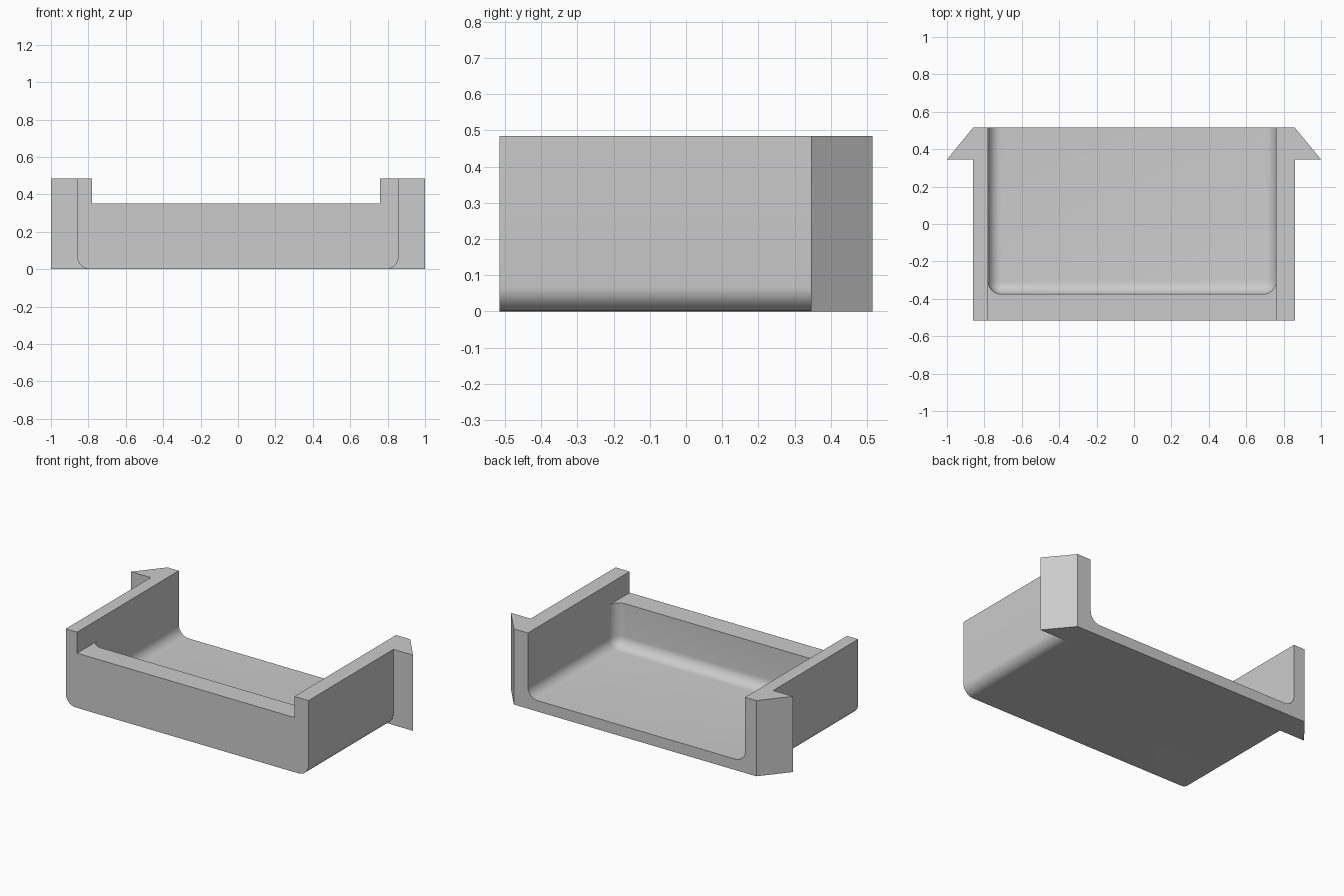
import bpy
import bmesh
import math

cube = bpy.data.objects.get("Cube")
if cube:
    bpy.data.objects.remove(cube, do_unlink=True)

HALF_X, HALF_Y, HEIGHT = 0.86, 0.515, 0.485
IN_LEFT, IN_RIGHT = -0.78, 0.76
FLOOR, RIM, RADIUS = 0.07, 0.35, 0.07

grey = bpy.data.materials.new("light grey")
grey.use_nodes = True
grey.diffuse_color = (0.6, 0.6, 0.6, 1)
grey.node_tree.nodes["Principled BSDF"].inputs["Base Color"].default_value = (0.6, 0.6, 0.6, 1)


def prism(name, outline, z0, z1, rounded=None):
    """Extrude an xy outline upwards, then round the edges picked by the rule."""
    bm = bmesh.new()
    base = bm.faces.new([bm.verts.new((x, y, z0)) for x, y in outline])
    top = bmesh.ops.extrude_face_region(bm, geom=[base])["geom"]
    verts = [v for v in top if isinstance(v, bmesh.types.BMVert)]
    bmesh.ops.translate(bm, verts=verts, vec=(0, 0, z1 - z0))
    bmesh.ops.recalc_face_normals(bm, faces=bm.faces)
    if rounded:
        edges = [e for e in bm.edges if rounded(e.verts[0].co, e.verts[1].co)]
        bmesh.ops.bevel(bm, geom=edges, offset=RADIUS, offset_type='OFFSET',
                        segments=8, profile=0.5, affect='EDGES')
    mesh = bpy.data.meshes.new(name)
    bm.to_mesh(mesh)
    bm.free()
    mesh.materials.append(grey)
    obj = bpy.data.objects.new(name, mesh)
    bpy.context.collection.objects.link(obj)
    return obj


def box(x0, x1, y0, y1):
    return [(x0, y0), (x1, y0), (x1, y1), (x0, y1)]


def combine(target, tool, operation):
    mod = target.modifiers.new(tool.name, 'BOOLEAN')
    mod.object, mod.operation, mod.solver = tool, operation, 'EXACT'
    bpy.context.view_layer.objects.active = target
    bpy.ops.object.modifier_apply(modifier=mod.name)
    bpy.data.objects.remove(tool, do_unlink=True)


# Outer block, rounded along its two lower side edges
tray = prism("tray", box(-HALF_X, HALF_X, -HALF_Y, HALF_Y), 0, HEIGHT,
             lambda a, b: a.z < 0.01 and b.z < 0.01 and abs(a.x - b.x) < 0.01)

# Wedge-shaped rear catches, filling the rounded corner beneath them
for side, name in ((1, "left_catch"), (-1, "right_catch")):
    outline = [(0.785, 0.345), (1.0, 0.345), (HALF_X, HALF_Y), (0.785, HALF_Y)]
    combine(tray, prism(name, [(side * x, y) for x, y in outline], 0, HEIGHT), 'UNION')

# Rounded cavity, open at the back
front = -0.375
cavity = prism("cavity", box(IN_LEFT, IN_RIGHT, front, 0.8), FLOOR, 0.8,
               lambda a, b: (a.z < 0.1 and b.z < 0.1 and min(a.y, b.y) < 0)
               or (a.y < 0 and b.y < 0 and abs(a.z - b.z) > 0.1))
combine(tray, cavity, 'DIFFERENCE')

# Lowered front wall
combine(tray, prism("front_notch", box(IN_LEFT, IN_RIGHT, -0.8, 0), RIM, 0.8), 'DIFFERENCE')

bpy.ops.object.select_all(action='DESELECT')
tray.select_set(True)
bpy.context.view_layer.objects.active = tray
bpy.ops.object.shade_smooth_by_angle(angle=math.radians(30))
